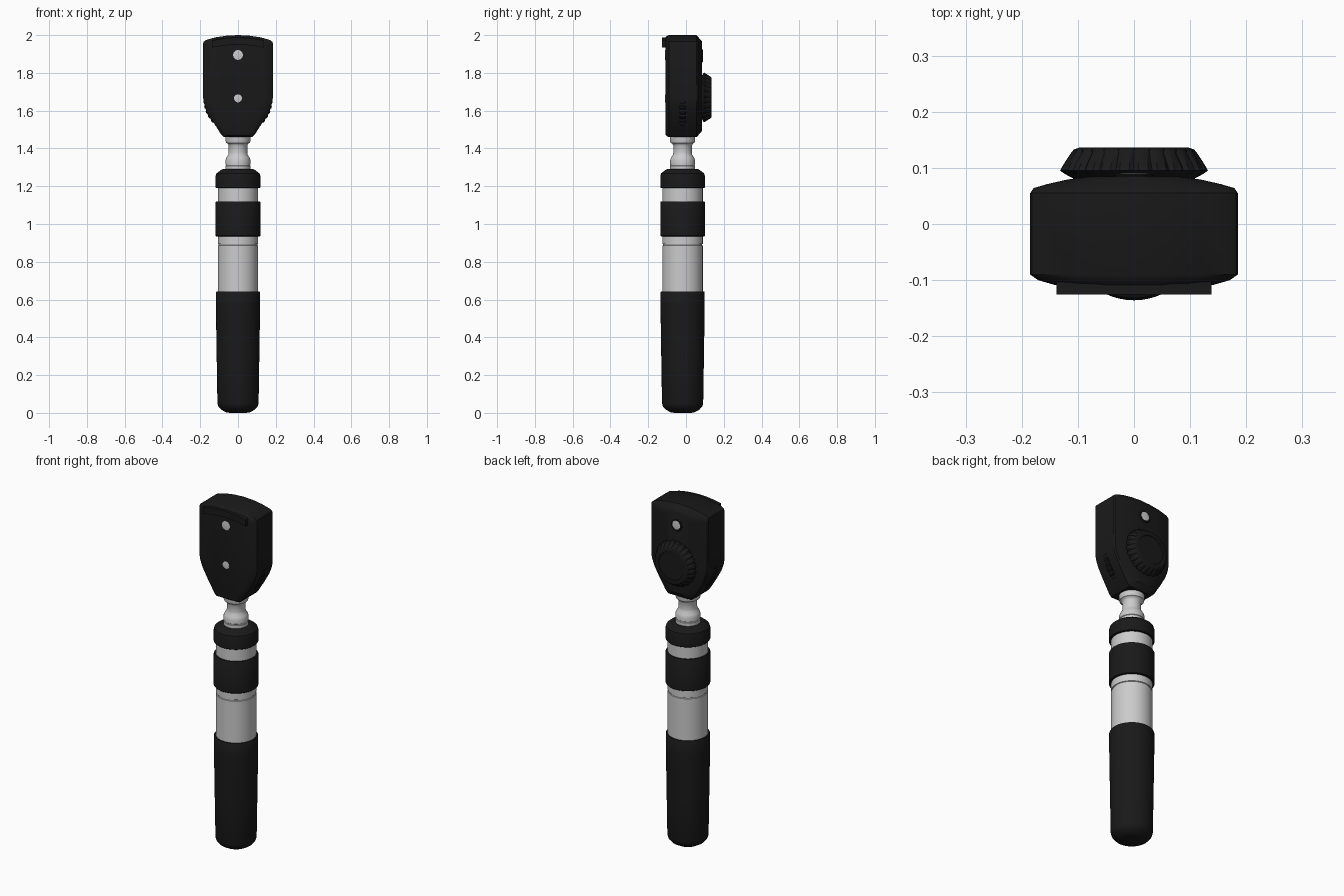
import bpy, bmesh, math
from mathutils import Matrix

if "Cube" in bpy.data.objects:
    bpy.data.objects.remove(bpy.data.objects["Cube"])

black = bpy.data.materials.new("black_plastic")
black.diffuse_color = (0.01, 0.01, 0.01, 1)
black.use_nodes = True
black.node_tree.nodes["Principled BSDF"].inputs["Base Color"].default_value = black.diffuse_color
AY = -0.018  # handle axis


def finish(bm, name, mat=None, angle=35):
    bmesh.ops.recalc_face_normals(bm, faces=bm.faces)
    me = bpy.data.meshes.new(name)
    bm.to_mesh(me)
    bm.free()
    ob = bpy.data.objects.new(name, me)
    bpy.context.collection.objects.link(ob)
    if mat:
        me.materials.append(mat)
    bpy.ops.object.select_all(action='DESELECT')
    ob.select_set(True)
    bpy.context.view_layer.objects.active = ob
    bpy.ops.object.shade_smooth_by_angle(angle=math.radians(angle))
    return ob


def loft(bm, rings):
    rows = [[bm.verts.new(p) for p in r] for r in rings]
    n = len(rows[0])
    for a, b in zip(rows, rows[1:]):
        for i in range(n):
            j = (i + 1) % n
            bm.faces.new((a[i], a[j], b[j], b[i]))
    bm.faces.new(rows[0])
    bm.faces.new(rows[-1])


def lathe(name, profile, mat=None, segs=56, along_y=False, loc=(0, AY, 0), notch=0, every=4):
    """Profile is (radius, height[, notch weight]); notched rims lose depth every few segments."""
    bm = bmesh.new()
    rings = []
    for p in profile:
        w = p[2] if len(p) > 2 else 0
        ring = []
        for i in range(segs):
            a = 2 * math.pi * i / segs
            r = p[0] - (notch * w if i % every == 0 else 0)
            ring.append((r * math.cos(a), r * math.sin(a), p[1]))
        rings.append(ring)
    loft(bm, rings)
    if along_y:
        bmesh.ops.rotate(bm, verts=bm.verts, matrix=Matrix.Rotation(-math.pi / 2, 3, 'X'))
    bmesh.ops.translate(bm, verts=bm.verts, vec=loc)
    return finish(bm, name, mat)


# Handle: black grip, metal tube, black rings
lathe("handle_grip", [(0.045, 0), (0.066, 0.004), (0.09, 0.018), (0.104, 0.034), (0.109, 0.05),
                      (0.113, 0.3), (0.117, 0.56), (0.117, 0.638), (0.114, 0.643)], black)
lathe("handle_tube", [(0.107, 0.6), (0.107, 0.886), (0.103, 0.888), (0.103, 0.893),
                      (0.107, 0.895), (0.107, 1.22)])
lathe("switch_ring", [(0.115, 0.935), (0.118, 0.938), (0.118, 1.115), (0.115, 1.12)], black)
lathe("handle_collar", [(0.115, 1.19), (0.118, 1.193), (0.118, 1.255), (0.114, 1.268),
                        (0.093, 1.284), (0.083, 1.29)], black)

# Metal neck
lathe("neck", [(0.066, 1.27), (0.066, 1.308), (0.063, 1.31), (0.063, 1.314), (0.066, 1.316),
               (0.066, 1.338), (0.061, 1.352), (0.051, 1.366), (0.049, 1.378), (0.049, 1.415),
               (0.054, 1.425), (0.063, 1.43), (0.066, 1.44), (0.066, 1.48)])

# Head shell: shield outline lofted from front to back
half = [(0.075, 1.46), (0.09, 1.475), (0.131, 1.54), (0.165, 1.6), (0.18, 1.64), (0.185, 1.67),
        (0.185, 1.955), (0.182, 1.965), (0.17, 1.974), (0.12, 1.988), (0.06, 1.997)]
outline = half + [(0, 2.0)] + [(-x, z) for x, z in reversed(half)]
rings = []
for y, dx, dz in [(-0.109, 0.045, 0.012), (-0.1, 0.014, 0.004), (-0.09, 0, 0), (0.055, 0, 0),
                  (0.064, 0.006, 0.008), (0.071, 0.03, 0.018), (0.079, 0.065, 0.026),
                  (0.085, 0.105, 0.034)]:
    sx, sz = 1 - dx / 0.185, 1 - dz / 0.27
    rings.append([(x * sx, y, 1.73 + (z - 1.73) * sz) for x, z in outline])
bm = bmesh.new()
loft(bm, rings)
finish(bm, "head_shell", black, 30)

# Curved brow rest along the top of the front
xs = [-0.138 + 0.276 * i / 12 for i in range(13)]
arc = [(x, 1.987 - 0.8 * x * x) for x in xs]
arc += [(x, z - 0.038) for x, z in reversed(arc)]
bm = bmesh.new()
loft(bm, [[(x, y, z) for x, z in arc] for y in (-0.126, -0.09)])
finish(bm, "brow_rest", black)

# Toothed aperture disc peeking out of the lower sides
lathe("aperture_disc", [(0.179, -0.017), (0.183, -0.013, 1), (0.183, 0.013, 1), (0.179, 0.017)],
      black, segs=120, along_y=True, loc=(0, -0.018, 1.66), notch=0.008, every=3)

# Knurled focus wheel on the back
lathe("focus_wheel", [(0.085, 0.07), (0.118, 0.086), (0.132, 0.095, 1), (0.126, 0.106, 1),
                      (0.113, 0.126, 1), (0.107, 0.133), (0.098, 0.136), (0.082, 0.136),
                      (0.08, 0.133), (0.02, 0.133)],
      black, segs=96, along_y=True, loc=(0, 0, 1.67), notch=0.007)

# Lens windows and their rear bezel
for name, z, r, y in [("viewing_lens", 1.895, 0.026, -0.111), ("light_window", 1.665, 0.021, -0.111)]:
    lathe(name, [(r, 0.01), (r, 0), (r * 0.7, -0.001)], segs=32, along_y=True, loc=(0, y, z))
lathe("rear_bezel", [(0.036, 0.075), (0.036, 0.086), (0.032, 0.089)], black,
      segs=32, along_y=True, loc=(0, 0, 1.89))
lathe("rear_lens", [(0.025, 0.08), (0.025, 0.09), (0.018, 0.091)], segs=32, along_y=True, loc=(0, 0, 1.89))
